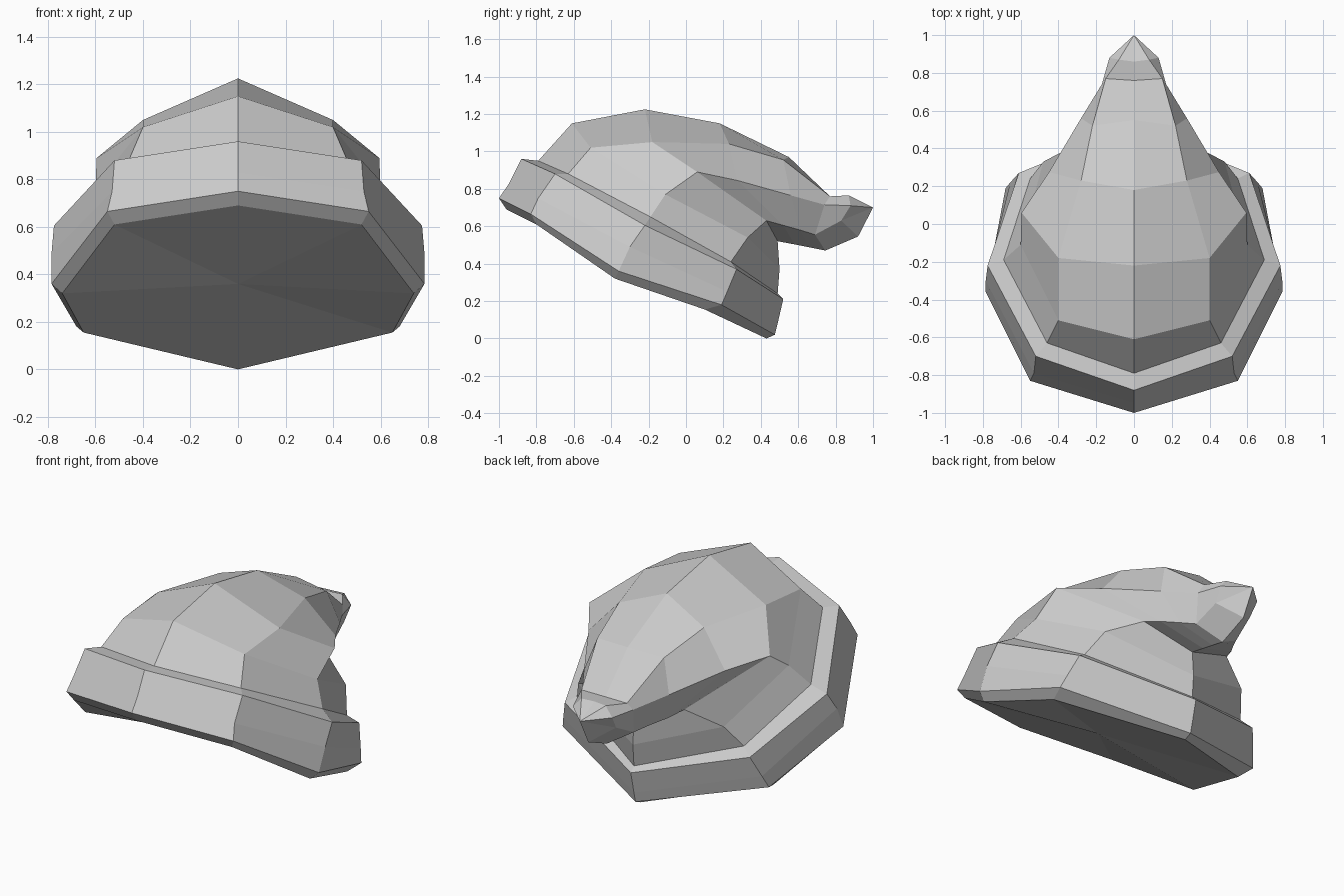
import bpy
import bmesh

old = bpy.data.objects.get("Cube")
if old:
    bpy.data.objects.remove(old, do_unlink=True)

cloth = bpy.data.materials.new("grey_cloth")
cloth.use_nodes = True
cloth.diffuse_color = (0.6, 0.6, 0.6, 1)
cloth.node_tree.nodes["Principled BSDF"].inputs["Base Color"].default_value = (0.6, 0.6, 0.6, 1)


def loft(name, rings, start=None, end=None):
    """Skin half rings running front to back, close the ends to a point, mirror across x."""
    bm = bmesh.new()
    rows = [[bm.verts.new(p) for p in ring] for ring in rings]
    for a, b in zip(rows, rows[1:]):
        for i in range(len(a) - 1):
            bm.faces.new((a[i], a[i + 1], b[i + 1], b[i]))
    for point, row, flip in ((start, rows[0], True), (end, rows[-1], False)):
        if point:
            tip = bm.verts.new(point)
            for u, v in zip(row, row[1:]):
                bm.faces.new((v, u, tip) if flip else (u, v, tip))
    mesh = bpy.data.meshes.new(name)
    bm.to_mesh(mesh)
    bm.free()
    mesh.materials.append(cloth)
    obj = bpy.data.objects.new(name, mesh)
    bpy.context.collection.objects.link(obj)
    mirror = obj.modifiers.new("mirror", "MIRROR")
    mirror.use_axis[0] = True
    mirror.merge_threshold = 0.001
    return obj


# Ring where the crown meets the brim
seam = [(0, -.79, .95), (.46, -.63, .88), (.69, -.19, .65), (.55, .24, .41), (0, .49, .24)]

# Tilted folded brim with a closed underside
loft("brim", [
    [(0, -.96, .69), (.52, -.8, .61), (.74, -.38, .32), (.65, .1, .155), (0, .43, 0)],
    [(0, -1, .75), (.55, -.83, .665), (.785, -.36, .36), (.68, .19, .18), (0, .475, .02)],
    [(0, -.945, .83), (.53, -.79, .75), (.785, -.3, .49), (.655, .22, .25), (0, .49, .08)],
    [(0, -.88, .96), (.52, -.7, .88), (.775, -.22, .605), (.61, .27, .37), (0, .52, .21)],
    seam,
], start=(0, -.3, .36))

# Crown that folds over backwards into a drooping tail
loft("crown_and_tail", [
    seam,
    [(0, -.61, 1.15), (.4, -.51, 1.02), (.6, -.11, .77), (.48, .33, .54), (0, .5, .37)],
    [(0, -.22, 1.225), (.4, -.18, 1.05), (.595, .06, .89), (.29, .43, .63), (0, .49, .52)],
    [(0, .18, 1.15), (.28, .23, 1.04), (.45, .275, .845), (.25, .52, .605), (0, .58, .503)],
    [(0, .55, .97), (.22, .52, .955), (.28, .56, .765), (.19, .61, .58), (0, .66, .487)],
    [(0, .76, .755), (.15, .77, .76), (.17, .74, .715), (.14, .69, .555), (0, .745, .47)],
    [(0, .86, .765), (.08, .87, .765), (.13, .88, .71), (.12, .83, .63), (0, .92, .545)],
], end=(0, 1, .7))
